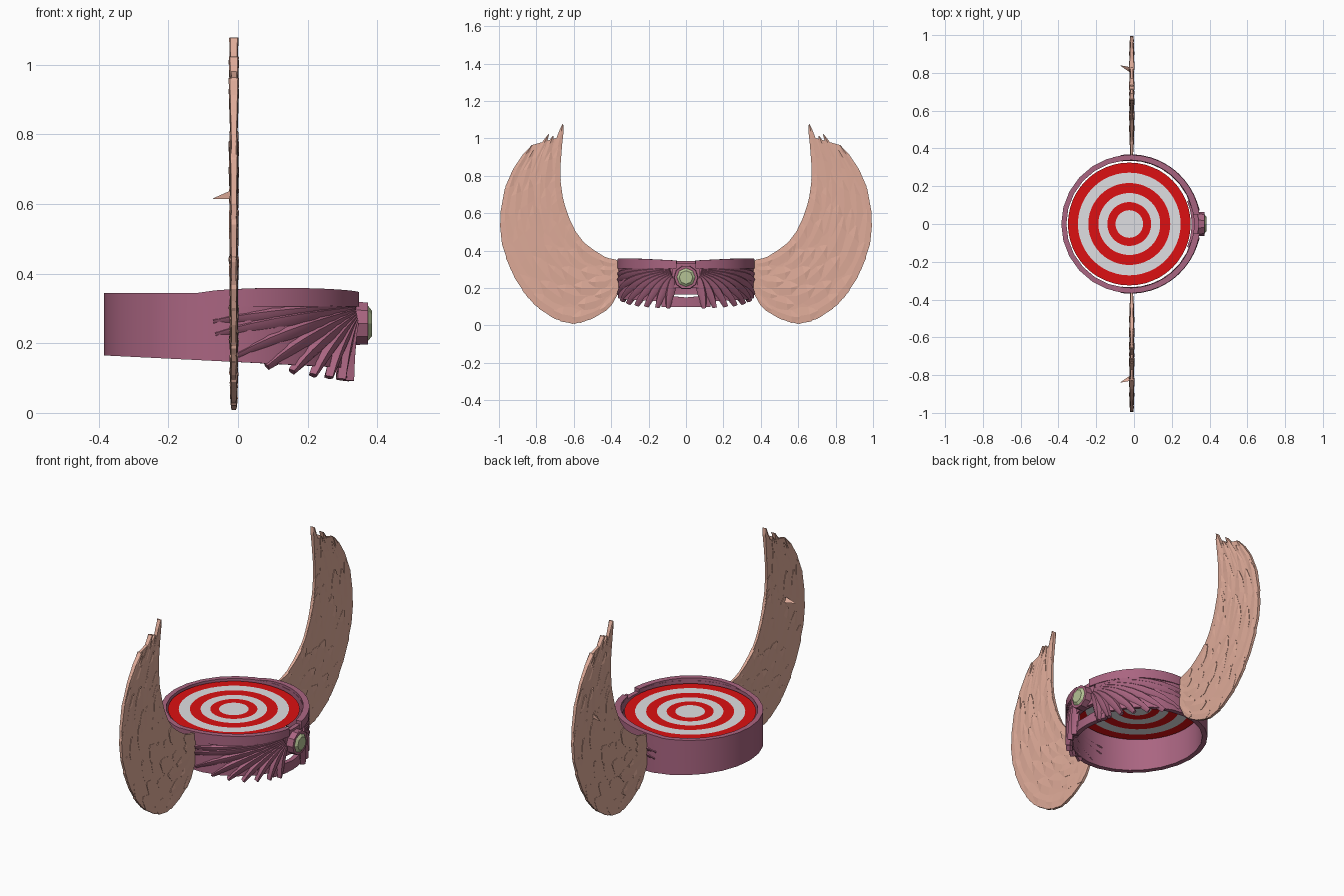
import bpy, bmesh, math, random
from mathutils import Vector

if "Cube" in bpy.data.objects:
    bpy.data.objects.remove(bpy.data.objects["Cube"])

random.seed(4)
CX, R = -0.02, 0.365          # ring centre x and outer radius


def mat(name, r, g, b):
    m = bpy.data.materials.new(name)
    m.diffuse_color = (r, g, b, 1)
    m.use_nodes = True
    m.node_tree.nodes["Principled BSDF"].inputs["Base Color"].default_value = m.diffuse_color
    return m


PINK = mat("dusty_pink", 0.74, 0.41, 0.32)
PLUM = mat("plum", 0.40, 0.13, 0.22)
RED = mat("red", 0.72, 0.005, 0.006)
WHITE = mat("off_white", 0.74, 0.74, 0.76)
GREEN = mat("pale_green", 0.46, 0.54, 0.30)


def finish(name, bm, mats, smooth=None, mirror=False):
    bmesh.ops.recalc_face_normals(bm, faces=bm.faces)
    me = bpy.data.meshes.new(name)
    bm.to_mesh(me)
    bm.free()
    for m in mats:
        me.materials.append(m)
    ob = bpy.data.objects.new(name, me)
    bpy.context.collection.objects.link(ob)
    if mirror:
        ob.modifiers.new("mirror", 'MIRROR').use_axis = (False, True, False)
    if smooth:
        bpy.ops.object.select_all(action='DESELECT')
        ob.select_set(True)
        bpy.context.view_layer.objects.active = ob
        bpy.ops.object.shade_smooth_by_angle(angle=math.radians(smooth))
    return ob


def loft(bm, sections):
    """Skin closed sections of equal length and cap both ends."""
    rows = [[bm.verts.new(p) for p in s] for s in sections]
    n = len(rows[0])
    for a, b in zip(rows, rows[1:]):
        for i in range(n):
            j = (i + 1) % n
            bm.faces.new((a[i], a[j], b[j], b[i]))
    bm.faces.new(rows[0])
    bm.faces.new(rows[-1])


def wrap(r, a, z):
    return (CX + r * math.cos(a), r * math.sin(a), z)


def arc(name, a0, a1, n, shape, smooth=35):
    """Wall around the ring; shape(angle) gives inner r, outer r, bottom, top."""
    bm = bmesh.new()
    secs = []
    for i in range(n + 1):
        d = a0 + (a1 - a0) * i / n
        a = math.radians(d)
        ri, ro, zb, zt = shape(d)
        secs.append([wrap(ri, a, zb), wrap(ro, a, zb), wrap(ro, a, zt), wrap(ri, a, zt)])
    loft(bm, secs)
    return finish(name, bm, [PLUM], smooth)


# ---- ring: main wall, raised collar, plate behind the gem, lower bar
def wall(d):
    c = math.cos(math.radians(d))
    return 0.338, R - 0.012 * max(0, c), 0.147 - 0.018 * c, 0.345


def collar(d):
    k = min(abs(d), 105) / 105
    return 0.338, R + 0.006 * (1 - k), 0.305, 0.345 + 0.014 * math.sin(math.pi * (1 - k) ** 0.7)


arc("ring_wall", 11, 349, 24, wall)
arc("collar_left", 8, 105, 12, collar)
arc("collar_right", -105, -8, 12, collar)
arc("gem_backplate", -12, 12, 4, lambda d: (0.338, 0.362, 0.2, 0.33))
arc("lower_bar", -22, 22, 6, lambda d: (0.325, 0.35, 0.1, 0.15 + 0.0005 * abs(d)))

# ---- carved plumes fanning from the gem over the front of the ring
TIPS = [(98, .262), (97, .225), (87, .165), (73, .133), (60, .118),
        (48, .108), (37, .102), (26, .096), (16, .092)]
bm = bmesh.new()
for k, (deg, tz) in enumerate(TIPS):
    f = k / (len(TIPS) - 1)
    root = Vector((R * math.radians(15 - 4 * f), 0.305 - 0.05 * f))
    tip = Vector((R * math.radians(deg), tz))
    mid = Vector((root.x + (tip.x - root.x) * 0.6, root.y + (tip.y - root.y) * 0.25))
    secs = []
    for i in range(9):
        u = i / 8
        p = root * (1 - u) ** 2 + mid * 2 * u * (1 - u) + tip * u * u
        t = ((mid - root) * (1 - u) + (tip - mid) * u).normalized()
        q = Vector((-t.y, t.x))
        w = 0.008 + 0.021 * math.sin(math.pi * min(1, u * 0.86 + 0.1)) ** 0.8
        base = 0.347 + 0.006 * f * (1 - u)
        sec = []
        for v, h in ((-1, 0), (-.5, .016), (.35, .022), (1, 0), (0, -.012)):
            c = p + q * v * w
            sec.append(wrap(base + h, c.x / R, c.y))
        secs.append(sec)
    loft(bm, secs)
finish("ring_plumes", bm, [PLUM], 50, mirror=True)


# ---- gem and its setting
def stud(name, m, sides, x0, x1, r0, r1):
    bm = bmesh.new()
    loft(bm, [[(x, r * math.cos(2 * math.pi * i / sides),
                0.257 + r * math.sin(2 * math.pi * i / sides)) for i in range(sides)]
              for x, r in ((x0, r0), (x1, r1))])
    finish(name, bm, [m])


stud("gem_setting", PLUM, 10, 0.325, 0.374, 0.066, 0.063)
stud("gem", GREEN, 8, 0.365, 0.385, 0.061, 0.036)

# ---- target disc with concentric bands
bm = bmesh.new()
N = 48
prev = None
for b, r in enumerate((0.325, 0.272, 0.217, 0.164, 0.116, 0.073)):
    ring = [bm.verts.new((-0.025 + r * math.cos(2 * math.pi * i / N),
                          r * math.sin(2 * math.pi * i / N), 0.335)) for i in range(N)]
    if prev:
        for i in range(N):
            j = (i + 1) % N
            bm.faces.new((prev[i], prev[j], ring[j], ring[i])).material_index = (b - 1) % 2
    prev = ring
bm.faces.new(prev).material_index = 1
finish("target_disc", bm, [RED, WHITE])

# ---- wings: crescent between an inner and an outer edge (y, z)
INNER = [(.35, .345), (.44, .365), (.56, .45), (.63, .57), (.67, .71), (.675, .88), (.65, 1.085)]
OUTER = [(.35, .20), (.43, .08), (.63, .015), (.85, .16), (.985, .46), (.95, .78), (.76, 1.055)]


def spline(pts, t):
    x = min(max(t, 0), 1) * (len(pts) - 1)
    i = min(int(x), len(pts) - 2)
    u = x - i
    a, b, c, d = (Vector(pts[min(max(i + k, 0), len(pts) - 1)]) for k in (-1, 0, 1, 2))
    return 0.5 * (2 * b + (c - a) * u + (2 * a - 5 * b + 4 * c - d) * u * u
                  + (3 * b - a - 3 * c + d) * u ** 3)


def wing_point(t, s, x):
    p = spline(INNER, t).lerp(spline(OUTER, t), s)
    return (-0.012 + x, p.x, p.y)


bm = bmesh.new()
# core slab
loft(bm, [[wing_point(t, s, x) for s, x in
           ((.04, -.007), (.5, -.008), (.96, -.007), (.96, .007), (.5, .008), (.04, .007))]
          for t in [i * 0.93 / 16 for i in range(17)]])
# overlapping wedge feathers, thickest near the tip
ROWS, COLS = 10, 5
for i in range(ROWS):
    for j in range(COLS):
        s0 = (j + 0.5 + (0.22 if i % 2 else -0.22) * (0 < j < COLS - 1)) / COLS
        t0 = i / ROWS * 0.84 + random.uniform(-.015, .015)
        t1 = min(t0 + random.uniform(.2, .26), 1 - 0.08 * s0 - 0.03 * (j % 2))
        lean = (s0 - 0.5) * 0.07
        thick = random.uniform(.011, .0155)
        secs = []
        for u, w in ((0, .6), (.3, 1), (.6, 1.05), (.85, .75), (1, .15)):
            t = max(t0, 0) + (t1 - max(t0, 0)) * u
            s, hw = s0 + lean * u, 0.118 * w
            h = 0.005 + (thick - 0.005) * u
            secs.append([wing_point(t, min(max(s + v * hw, -.02), 1.01), x) for v, x in
                         ((-1, -h * .75), (0, -h), (1, -h * .75), (1, h * .75), (0, h), (-1, h * .75))])
        loft(bm, secs)
# small barb on the back of the wing
loft(bm, [[(-.018, .80, .62), (-.018, .83, .64), (-.018, .83, .615)],
          [(-.072, .838, .614), (-.072, .84, .616), (-.072, .84, .614)]])
finish("wings", bm, [PINK], mirror=True)
